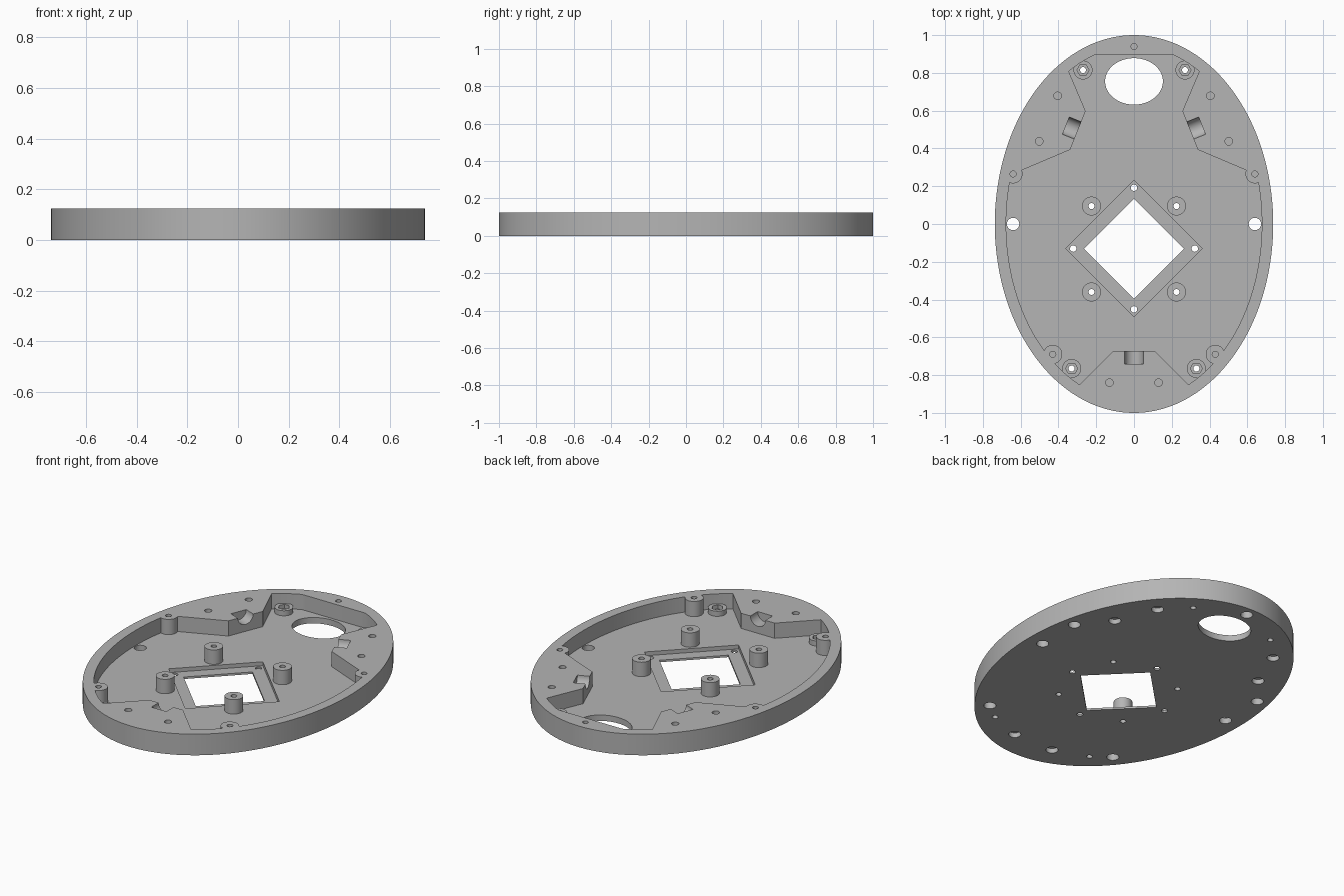
import bpy, bmesh, math
from mathutils import Matrix, Vector

cube = bpy.data.objects.get("Cube")
if cube:
    bpy.data.objects.remove(cube, do_unlink=True)

HEIGHT, FLOOR, OVER = 0.125, 0.035, 0.3
UNDER = -0.1


def oval(x, y, rx, ry=None, n=32):
    ry = ry or rx
    return [(x + rx * math.cos(2 * math.pi * i / n),
             y + ry * math.sin(2 * math.pi * i / n)) for i in range(n)]


def prism(name, outline, low, high, matrix=Matrix()):
    """Extrude a flat outline from low to high, then place it."""
    bm = bmesh.new()
    face = bm.faces.new([bm.verts.new((x, y, low)) for x, y in outline])
    new = bmesh.ops.extrude_face_region(bm, geom=[face])["geom"]
    verts = [v for v in new if isinstance(v, bmesh.types.BMVert)]
    bmesh.ops.translate(bm, verts=verts, vec=Vector((0, 0, high - low)))
    bmesh.ops.recalc_face_normals(bm, faces=bm.faces)
    bm.transform(matrix)
    mesh = bpy.data.meshes.new(name)
    bm.to_mesh(mesh)
    bm.free()
    obj = bpy.data.objects.new(name, mesh)
    bpy.context.collection.objects.link(obj)
    return obj


def combine(target, tool, operation="DIFFERENCE"):
    """Apply a boolean and discard the tool."""
    tool.hide_render = True
    mod = target.modifiers.new("cut", "BOOLEAN")
    mod.operation, mod.object, mod.solver = operation, tool, "EXACT"
    bpy.ops.object.select_all(action="DESELECT")
    bpy.context.view_layer.objects.active = target
    target.select_set(True)
    bpy.ops.object.modifier_apply(modifier=mod.name)
    bpy.data.objects.remove(tool, do_unlink=True)


def bore(target, x, y, radius, low, high, n=24, matrix=Matrix()):
    combine(target, prism("bore", oval(x, y, radius, n=n), low, high, matrix))


def mirrored(points):
    return [(s * x, y) for x, y in points for s in (-1, 1)]


# Part positions
wall_bosses = mirrored([(0.64, 0.265), (0.43, -0.69)])
nut_bosses = mirrored([(0.27, 0.815), (0.33, -0.765)])
posts = mirrored([(0.225, 0.095), (0.225, -0.36)])
pods = [Matrix.Translation((x, y, 0)) @ Matrix.Rotation(math.radians(a), 4, "Z")
        for x, y, a in ((0, -0.84, 0), (-0.453, 0.558, -112), (0.453, 0.558, 112))]
along = Matrix.Rotation(math.radians(90), 4, "X")  # turns a profile to run along y

# Solid oval shell
tray = prism("tray", oval(0, 0, 0.737, 1.0, 160), 0, HEIGHT)

# Inner cavity, leaving pods, bosses and posts standing
inner = [(x, min(y, 0.895)) for x, y in oval(0, 0, 0.677, 0.94, 160)]
flat = [p for p in inner if p[1] == 0.895]
inner = [p for p in inner if p[1] < 0.895 or p in (flat[0], flat[-1])]
cavity = prism("cavity", inner, FLOOR, OVER)
pod_outline = [(0.11, 0.168), (-0.11, 0.168), (-0.61, -0.332), (0.61, -0.332)]
for place in pods:
    combine(cavity, prism("pod", pod_outline, UNDER, 0.4, place))
for x, y in wall_bosses:
    combine(cavity, prism("boss", oval(x, y, 0.05), UNDER, 0.4))
for x, y in posts:
    combine(cavity, prism("post", oval(x, y, 0.05), UNDER, 0.12))
for x, y in nut_bosses:
    combine(cavity, prism("nut_boss", oval(x, y, 0.05), UNDER, 0.065))
combine(tray, cavity)

# Scooped pockets with a mounting pad and two ridges
pocket = [(0.1, 0.13), (-0.1, 0.13), (-0.26, -0.03), (-0.26, -0.4),
          (0.26, -0.4), (0.26, -0.03)]
scoop = [(x, min(y, HEIGHT)) for x, y in oval(0, HEIGHT, 0.25, 0.09, 64) if y <= HEIGHT + 1e-6]
scoop += [(0.25, OVER), (-0.25, OVER)]
pad = [(-0.16, -0.075), (0.16, -0.075), (0.16, 0.2), (-0.16, 0.2)]
ridge = [(0.1, 0), (0.16, 0), (0.16, 0.05), (0.13, 0.08), (0.1, 0.05)]
for place in pods:
    cutter = prism("scoop", scoop, -0.25, 0.42, along)
    combine(cutter, prism("pocket", pocket, 0, 0.4), "INTERSECT")
    combine(cutter, prism("pad", pad, UNDER, 0.05))
    for side in (-1, 1):
        shape = [(side * x, z) for x, z in ridge]
        combine(cutter, prism("ridge", shape, -0.21, 0.075, along))
    cutter.data.transform(place)
    combine(tray, cutter)
    # Shaft notch in the inner wall
    bore(tray, 0, HEIGHT, 0.049, -0.2, -0.1, 32, place @ along)
    # Screw holes through the ridges
    for x in (-0.13, 0.13):
        bore(tray, x, 0, 0.02, 0.033, OVER, matrix=place)
        bore(tray, x, 0, 0.033, UNDER, 0.028, matrix=place)

# Rim screws: blind hole above, wide head recess below
for x, y in wall_bosses + [(0, 0.94)]:
    bore(tray, x, y, 0.016, 0.055, OVER)
    bore(tray, x, y, 0.033, UNDER, 0.05)

# Hexagonal nut recesses and through holes
for x, y in nut_bosses:
    bore(tray, x, y, 0.032, 0.042, OVER, 6)
for x, y in nut_bosses + posts:
    bore(tray, x, y, 0.016, UNDER, OVER)
for x, y in mirrored([(0.64, 0)]):
    bore(tray, x, y, 0.033, UNDER, OVER)

# Recessed diamond frame around the square window
centre = -0.13
combine(tray, prism("frame", oval(0, centre, 0.362, n=4), 0.012, OVER))
combine(tray, prism("window", oval(0, centre, 0.265, n=4), UNDER, OVER))
for x, y in oval(0, centre, 0.322, n=4):
    bore(tray, x, y, 0.017, UNDER, OVER)

# Oval opening at the back
combine(tray, prism("opening", oval(0, 0.755, 0.153, 0.123, 64), UNDER, OVER))

# Single grey material
grey = bpy.data.materials.new("plain_grey")
grey.use_nodes = True
colour = (0.46, 0.46, 0.46, 1)
grey.diffuse_color = colour
grey.node_tree.nodes["Principled BSDF"].inputs["Base Color"].default_value = colour
tray.data.materials.clear()
tray.data.materials.append(grey)
for poly in tray.data.polygons:
    poly.material_index = 0

bpy.ops.object.select_all(action="DESELECT")
bpy.context.view_layer.objects.active = tray
tray.select_set(True)
bpy.ops.object.shade_smooth_by_angle(angle=math.radians(25))
